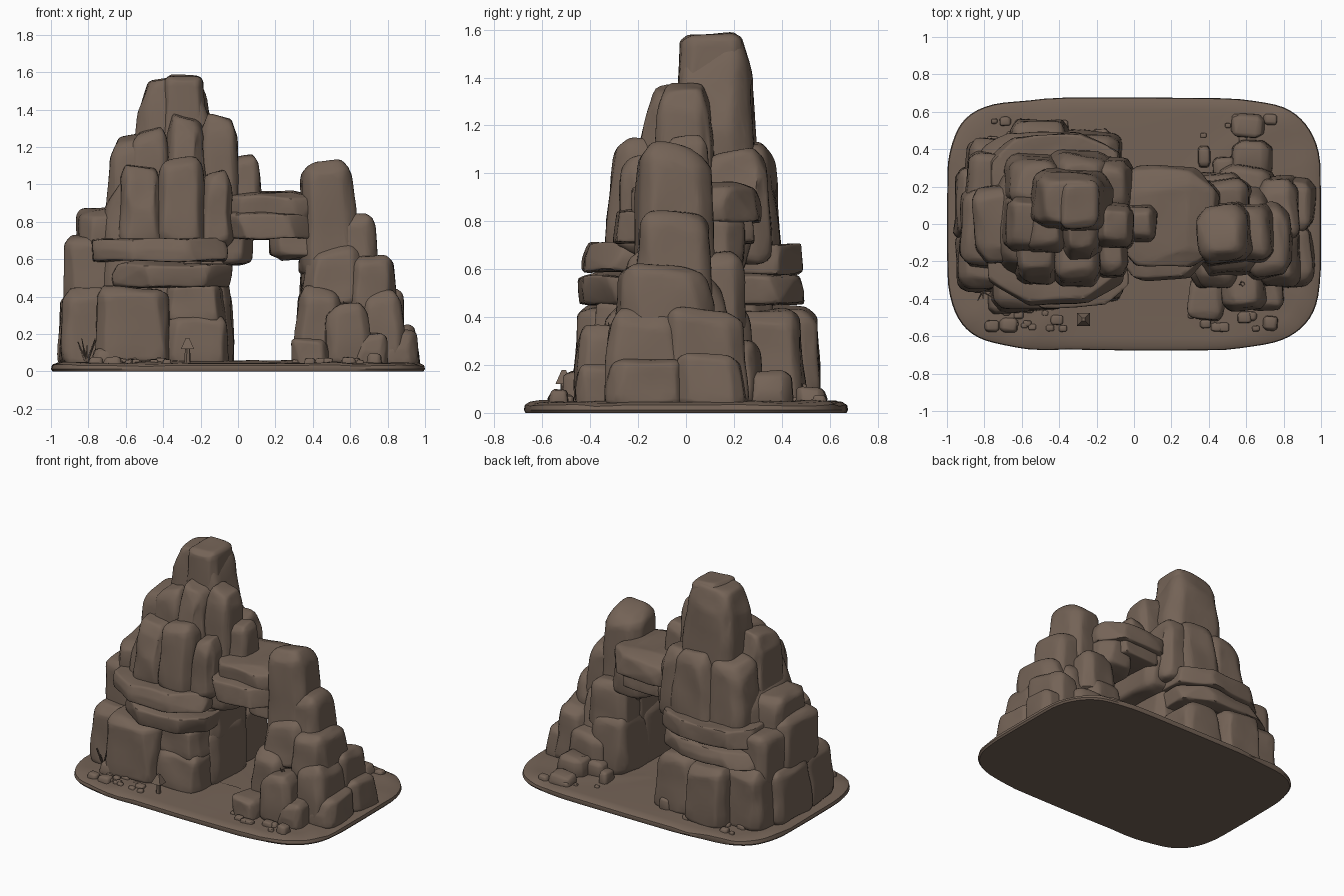
import bpy, bmesh, math, random
from mathutils import Vector, Matrix, noise

if "Cube" in bpy.data.objects:
    bpy.data.objects.remove(bpy.data.objects["Cube"])

random.seed(11)
stone = bpy.data.materials.new("brown_stone")
stone.diffuse_color = (0.175, 0.125, 0.094, 1)
stone.use_nodes = True
stone.node_tree.nodes["Principled BSDF"].inputs["Base Color"].default_value = stone.diffuse_color


def finish(bm, name, angle=42):
    bmesh.ops.recalc_face_normals(bm, faces=bm.faces)
    me = bpy.data.meshes.new(name)
    bm.to_mesh(me)
    bm.free()
    me.shade_smooth()
    me.set_sharp_from_angle(angle=math.radians(angle))
    me.materials.append(stone)
    ob = bpy.data.objects.new(name, me)
    bpy.context.collection.objects.link(ob)
    return ob


def rock(name, x0, x1, y0, y1, z0, z1, taper=0.86, cut=(0.2, 0.5), cutz=(0.15, 0.42), tilt=0.08,
         detail=True, slope_dir=None):
    """Boulder filling a box: hull with random chamfers, bevelled, softened, rippled."""
    c = Vector(((x0 + x1) / 2, (y0 + y1) / 2, (z0 + z1) / 2))
    h = Vector(((x1 - x0) / 2, (y1 - y0) / 2, (z1 - z0) / 2))
    lean = Vector((random.uniform(-.07, .07) * h.x, random.uniform(-.07, .07) * h.y, 0))
    dirn = random.uniform(0, 2 * math.pi) if slope_dir is None else slope_dir
    bm = bmesh.new()
    for sx in (-1, 1):
        for sy in (-1, 1):
            slope = 1 - tilt * (1 + (sx * math.cos(dirn) + sy * math.sin(dirn)) / 1.414)
            for sz in (-1, 1):
                a, b = (1 - random.uniform(*cut) for _ in range(2))
                d = 1 - random.uniform(*cutz) * (1 if sz > 0 else 0.5)
                t = taper if sz > 0 else 1
                for p in ((1, b, d), (a, 1, d), (a, b, 1)):
                    z = sz * p[2] * h.z * (slope if sz > 0 else 1)
                    bm.verts.new(Vector((sx * p[0] * h.x * t, sy * p[1] * h.y * t, z)) + lean * (sz > 0))
    # waist points keep the sides full
    for sx, sy in ((1, .45), (1, -.45), (-1, .45), (-1, -.45)):
        w = random.uniform(0.96, 1.02)
        bm.verts.new((sx * h.x * w, sy * h.y, -0.1 * h.z))
        bm.verts.new((-sy * h.x, sx * h.y * w, -0.1 * h.z))
    res = bmesh.ops.convex_hull(bm, input=bm.verts)
    junk = [g for g in res["geom_interior"] if isinstance(g, bmesh.types.BMVert)]
    if junk:
        bmesh.ops.delete(bm, geom=junk, context='VERTS')
    bmesh.ops.dissolve_limit(bm, angle_limit=math.radians(12), verts=bm.verts, edges=bm.edges)
    bmesh.ops.bevel(bm, geom=list(bm.edges), offset=0.13 * min(h), segments=2 if detail else 1,
                    profile=0.5, affect='EDGES', clamp_overlap=True)
    bmesh.ops.triangulate(bm, faces=bm.faces)
    if detail:
        for _ in range(2):
            long_edges = [e for e in bm.edges if e.calc_length() > 0.06]
            bmesh.ops.subdivide_edges(bm, edges=long_edges, cuts=1)
            bmesh.ops.triangulate(bm, faces=bm.faces)
        bmesh.ops.smooth_vert(bm, verts=bm.verts, factor=0.5, use_axis_x=True, use_axis_y=True, use_axis_z=True)
    bm.transform(Matrix.Translation(c) @ Matrix.Rotation(random.uniform(-0.09, 0.09), 4, 'Z'))
    if detail:
        for v in bm.verts:
            v.co += noise.noise_vector(v.co * 6) * 0.013
            v.co.z = max(v.co.z, 0.01)
    return finish(bm, name)


def rocks(name, boxes, **kw):
    for i, b in enumerate(boxes):
        rock(f"{name}_{i + 1}", *b, **kw)


# Base slab: rounded rectangle built from rings
bm = bmesh.new()
N, rings = 72, []
for s, z in ((0.99, 0), (1, 0.012), (0.995, 0.033), (0.965, 0.045), (0.9, 0.047), (0.75, 0.05), (0.5, 0.055), (0.25, 0.055)):
    ring = []
    for i in range(N):
        t = 2 * math.pi * i / N
        ct, st = math.cos(t), math.sin(t)
        x = math.copysign(abs(ct) ** 0.42, ct) * s
        y = math.copysign(abs(st) ** 0.42, st) * s * 0.675
        w = 1 + 0.015 * noise.noise(Vector((x * 4, y * 4, 0)))
        dz = 0.012 * noise.noise(Vector((x * 7, y * 7, 3))) if z > 0.03 else 0
        ring.append(bm.verts.new((max(-1, min(1, x * w)), y * w, z + dz)))
    rings.append(ring)
for a, b in zip(rings, rings[1:]):
    for i in range(N):
        bm.faces.new((a[i], a[(i + 1) % N], b[(i + 1) % N], b[i]))
bm.faces.new(rings[0])
bm.faces.new(rings[-1])
finish(bm, "base_slab")

# Tower: foot boulders
rocks("tower_foot", [
    (-.77, -.36, -.47, -.05, .02, .46), (-.40, -.05, -.42, -.05, .02, .31),
    (-.38, -.06, -.38, 0, .26, .47), (-.30, -.02, -.25, .18, .02, .45),
    (-.32, -.04, -.22, .22, .34, .70), (-.95, -.66, -.36, -.02, .02, .45),
    (-.96, -.64, -.10, .30, .02, .42), (-.93, -.58, -.24, .20, .34, .73),
    (-.86, -.48, -.20, .22, .58, .88), (-.90, -.55, .12, .46, .02, .46),
    (-.67, -.34, .20, .56, .02, .45), (-.40, -.07, .12, .50, .02, .44),
    (-.90, -.55, .05, .38, .34, .68),
], taper=0.92, cut=(0.15, 0.42), cutz=(0.12, 0.34), tilt=0.04)
rock("tower_core", -.78, -.12, -.32, .38, .02, 1.05, taper=.8)

# Tower: overhanging ledges, front and back
rocks("tower_ledge", [
    (-.67, -.05, -.435, .08, .435, .60), (-.78, -.07, -.43, .08, .58, .74),
    (-.83, -.10, .0, .49, .435, .595), (-.77, -.07, .0, .48, .57, .735),
], taper=0.98, cut=(0.38, 0.62), cutz=(0.2, 0.5), tilt=0.06)

# Tower: upright columns and peak
rocks("tower_column", [
    (-.71, -.42, -.16, .20, .62, 1.28), (-.64, -.38, -.32, .05, .66, 1.12),
    (-.45, -.17, -.34, 0, .66, 1.15), (-.41, -.17, -.21, .10, .80, 1.39),
    (-.22, -.03, -.29, .05, .66, 1.09), (-.23, .01, -.15, .12, .70, 1.39),
    (-.06, .13, -.11, .11, .80, 1.16), (-.22, 0, .03, .36, .62, 1.11),
    (-.46, -.12, .08, .40, .62, 1.14), (-.70, -.38, .08, .38, .62, 1.14),
    (-.60, -.36, -.17, .15, .80, 1.31),
], taper=0.82, cutz=(.15, .48))
rock("tower_peak", -.56, -.12, -.07, .30, .85, 1.59, taper=0.83, cut=(.2, .42), cutz=(.25, .5),
     tilt=.06, slope_dir=math.pi)
rock("tower_peak_crest", -.42, -.17, -.04, .26, 1.1, 1.585, taper=0.85, cut=(.15, .4), cutz=(.1, .3), tilt=0.01)

# Arch bridge with haunches
rocks("arch", [
    (-.09, .40, -.30, .28, .70, .87), (-.10, .45, -.22, .31, .79, .965),
    (.17, .47, -.20, .24, .60, .84),
], taper=0.97, cut=(0.3, 0.55), tilt=0.04)
rock("arch_left_haunch", -.2, .07, -.2, .24, .57, .84, taper=1.15)

# Right pile stepping down to the side
rocks("pile", [
    (.33, .64, -.22, .12, .5, 1.14), (.46, .76, -.22, .11, .40, .86),
    (.58, .85, -.29, .12, .30, .63), (.64, .90, -.34, .02, .02, .44),
    (.64, .89, -.10, .26, .02, .44), (.73, .96, -.34, 0, .02, .24),
    (.72, .97, -.05, .25, .02, .25), (.30, .56, -.35, .05, .02, .46),
    (.30, .60, -.10, .28, .02, .46), (.33, .66, -.28, .10, .34, .68),
    (.33, .63, 0, .25, .34, .68), (.46, .71, -.47, -.18, .02, .37),
    (.29, .49, -.52, -.28, .02, .18), (.60, .80, -.47, -.25, .02, .21),
    (.45, .75, .10, .31, .02, .32),
], taper=0.88, cutz=(.15, .46))
rock("pile_core", .36, .78, -.24, .2, .02, .62, taper=.75)

# Loose stones behind the pile and around the foot
rocks("loose_stone", [
    (.34, .41, .30, .42, .02, .13), (.52, .74, .25, .45, .02, .18),
    (.52, .70, .46, .59, .02, .11), (.42, .56, .22, .36, .02, .15),
    (.69, .77, -.57, -.49, .02, .10), (-.72, -.62, -.58, -.50, .02, .08),
    (-.78, -.66, -.48, -.36, .02, .13), (-.22, -.13, .42, .51, .02, .13),
], detail=False)
for i in range(38):
    side = random.choice((-1, -1, 1))
    x = random.choice((random.uniform(-.8, -.35), random.uniform(.3, .75)))
    y = side * random.uniform(.44, .56)
    r = random.uniform(.015, .04)
    rock(f"pebble_{i + 1}", x - r, x + r, y - r * .8, y + r * .8, .03, .05 + r * .7, detail=False)


def spike(bm, base, tip, r1, r2=0.002, n=5):
    base, tip = Vector(base), Vector(tip)
    d = tip - base
    m = Matrix.Translation((base + tip) / 2) @ d.to_track_quat('Z', 'Y').to_matrix().to_4x4()
    bmesh.ops.create_cone(bm, cap_ends=True, segments=n, radius1=r1, radius2=r2, depth=d.length, matrix=m)


# Twiggy plants
for name, p, size in (("twig_plant", (-.81, -.36, .04), .15), ("top_sprig", (.58, -.32, .33), .05)):
    bm = bmesh.new()
    for k in range(9):
        a = k * 2.4
        s = size * random.uniform(.6, 1)
        tip = (p[0] + math.cos(a) * s * .4, p[1] + math.sin(a) * s * .4, p[2] + s)
        spike(bm, p, tip, .007)
    finish(bm, name)

# Small post with a square pyramid cap
bm = bmesh.new()
spike(bm, (0, 0, .03), (0, 0, .13), .018, .014, 6)
spike(bm, (0, 0, .12), (0, 0, .18), .05, .012, 4)
bm.transform(Matrix.Translation((-.27, -.51, 0)) @ Matrix.Rotation(math.pi / 4, 4, 'Z'))
finish(bm, "capped_post")
